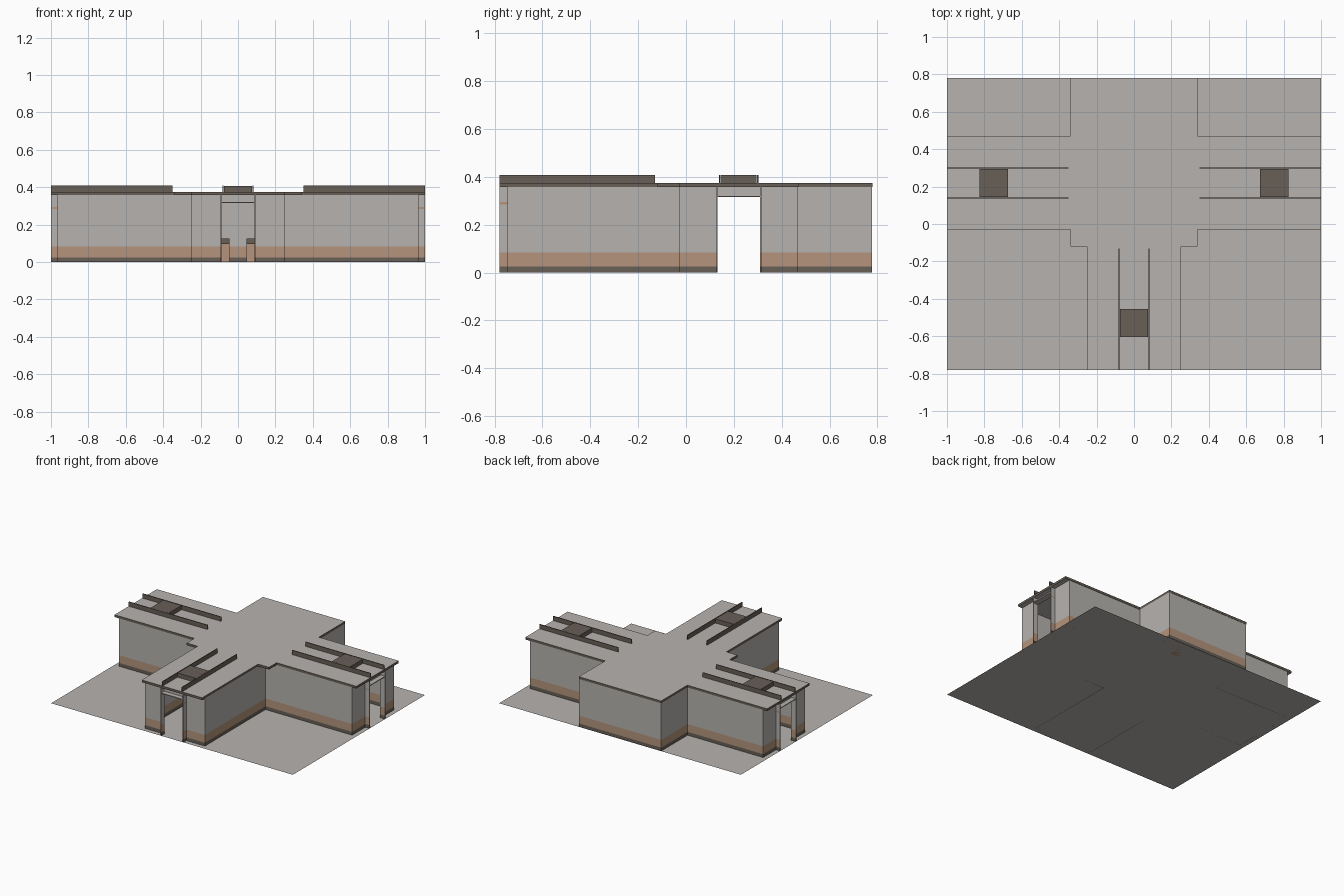
import bpy, bmesh, math
from mathutils import Matrix, Vector

if "Cube" in bpy.data.objects:
    bpy.data.objects.remove(bpy.data.objects["Cube"])


def mat(name, c):
    m = bpy.data.materials.new(name)
    m.diffuse_color = (*c, 1)
    m.use_nodes = True
    m.node_tree.nodes["Principled BSDF"].inputs["Base Color"].default_value = m.diffuse_color
    return m


GREY = mat("warm_grey", (0.47, 0.45, 0.43))
TAN = mat("tan_band", (0.46, 0.30, 0.20))
DARK = mat("dark_trim", (0.14, 0.115, 0.095))
MATS = [GREY, TAN, DARK]


def finish(name, bm):
    me = bpy.data.meshes.new(name)
    bm.to_mesh(me)
    bm.free()
    for m in MATS:
        me.materials.append(m)
    ob = bpy.data.objects.new(name, me)
    bpy.context.collection.objects.link(ob)
    return ob


def box(name, lo, hi, mi=0, rot=None):
    bm = bmesh.new()
    bmesh.ops.create_cube(bm, size=1)
    lo, hi = Vector(lo), Vector(hi)
    for v in bm.verts:
        v.co = Vector([(lo[i] + hi[i]) / 2 + v.co[i] * (hi[i] - lo[i]) for i in range(3)])
        if rot:
            v.co = rot @ v.co
    for f in bm.faces:
        f.material_index = mi
    return finish(name, bm)


def mirrored(pts):
    return pts + [(-x, y) for x, y in reversed(pts) if x > 1e-6]


# ground sheet
bm = bmesh.new()
bm.faces.new([bm.verts.new(p) for p in
              [(-1, -.78, 0), (1, -.78, 0), (1, .78, 0), (-1, .78, 0)]])
finish("ground_plate", bm)

# walls: plan paths raised in colour bands (skirting, tan band, grey, top trim)
BANDS = [(0, .025, 2), (.025, .083, 1), (.083, .358, 0)]


def wall(name, path, bands=BANDS):
    bm = bmesh.new()
    zs = [bands[0][0]] + [b[1] for b in bands]
    rows = [[bm.verts.new((x, y, z)) for x, y in path] for z in zs]
    for k, b in enumerate(bands):
        for i in range(len(path) - 1):
            f = bm.faces.new([rows[k][i], rows[k][i + 1], rows[k + 1][i + 1], rows[k + 1][i]])
            f.material_index = b[2]
    ob = finish(name, bm)
    s = ob.modifiers.new("thickness", "SOLIDIFY")
    s.thickness = .006
    s.offset = -1
    s.use_even_offset = True
    return ob


front = [(.095, -.78), (.095, -.745), (.248, -.745), (.248, -.03),
         (.965, -.03), (.965, .125), (1, .125)]
back = [(1, .315), (.965, .315), (.965, .467), (.34, .467), (.34, .778)]
wall("front_right_wall", front)
wall("front_left_wall", [(-x, y) for x, y in reversed(front)])
wall("back_wall", mirrored(back))

# roof slab: grey faces with a dark edge
bm = bmesh.new()
outline = mirrored([(.25, -.78), (.25, -.12), (.34, -.12), (.34, -.03),
                    (1, -.03), (1, .47), (.34, .47), (.34, .78)])
base = bm.faces.new([bm.verts.new((x, y, .358)) for x, y in outline])
r = bmesh.ops.extrude_face_region(bm, geom=[base])
for v in r["geom"]:
    if isinstance(v, bmesh.types.BMVert):
        v.co.z = .375
if not any(abs(f.normal.z) > .5 and f.calc_center_median().z < .36 for f in bm.faces):
    bm.faces.new([v for v in bm.verts if v.co.z < .36][:len(outline)])
bmesh.ops.recalc_face_normals(bm, faces=bm.faces)
for f in bm.faces:
    f.material_index = 0 if abs(f.normal.z) > .5 else 2
finish("roof", bm)

# each arm: doorway head, roof rails, hatch (local +x points outwards)
arms = {
    "right": (Matrix.Translation((0, .22, 0)), 1.0, .35, .75),
    "left": (Matrix.Translation((0, .22, 0)) @ Matrix.Rotation(math.pi, 4, 'Z'), 1.0, .35, .75),
    "front": (Matrix.Rotation(-math.pi / 2, 4, 'Z'), .78, .13, .53),
}
for n, (M, end, start, hx) in arms.items():
    box(n + "_door_head", (end - .035, -.095, .315), (end, .095, .321), 0, M)
    box(n + "_lintel", (end - .041, -.095, .315), (end - .035, .095, .358), 0, M)
    box(n + "_hatch", (hx - .075, -.075, .37), (hx + .075, .075, .407), 2, M)
    for s in (-1, 1):
        box(n + "_roof_rail", (start, s * .08 - .003, .37), (end, s * .08 + .003, .408), 2, M)
        # thin tan strip on the doorway inner side
        box(n + "_door_strip", (end - .034, s * .0925 - .003, .284),
            (end - .002, s * .0925 + .003, .294), 1, M)

# two low consoles at the back of the hall
for s in (-1, 1):
    a, b = sorted((s * .045, s * .2))
    box("console_body", (a, .62, 0), (b, .75, .095), 1)
    box("console_top", (a, .61, .095), (b, .75, .125), 2)
